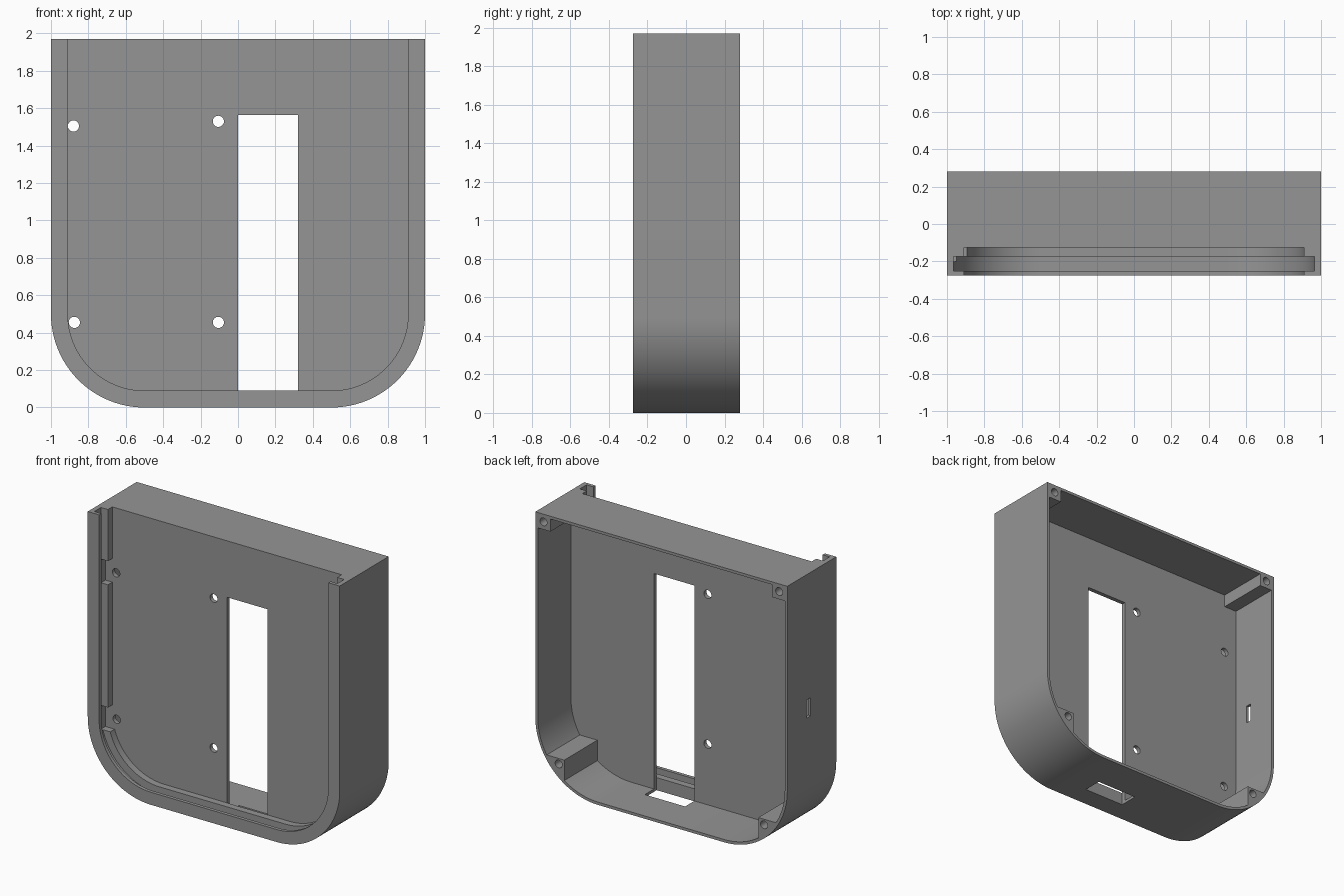
import bpy, bmesh, math

if "Cube" in bpy.data.objects:
    bpy.data.objects.remove(bpy.data.objects["Cube"])

H = 1.97          # overall height
FRONT, BACK = -0.275, 0.28
PANEL_F, PANEL_B = -0.125, -0.095
R, SEG = 0.5, 24  # bottom corner radius


def prism(name, pts, y0, y1):
    """Extrude an (x, z) outline along y."""
    bm = bmesh.new()
    face = bm.faces.new([bm.verts.new((x, y0, z)) for x, z in pts])
    ext = bmesh.ops.extrude_face_region(bm, geom=[face])
    verts = [g for g in ext["geom"] if isinstance(g, bmesh.types.BMVert)]
    bmesh.ops.translate(bm, verts=verts, vec=(0, y1 - y0, 0))
    bmesh.ops.recalc_face_normals(bm, faces=bm.faces)
    mesh = bpy.data.meshes.new(name)
    bm.to_mesh(mesh)
    bm.free()
    ob = bpy.data.objects.new(name, mesh)
    bpy.context.collection.objects.link(ob)
    return ob


def shield(inset, top):
    """Flat-topped outline with two rounded bottom corners."""
    pts = [(1 - inset, top), (-1 + inset, top)]
    for cx, start in ((-1 + R, math.pi), (1 - R, 1.5 * math.pi)):
        for i in range(SEG + 1):
            a = start + i * math.pi / 2 / SEG
            pts.append((cx + (R - inset) * math.cos(a),
                        R + (R - inset) * math.sin(a)))
    return pts


def box(name, x0, x1, y0, y1, z0, z1):
    return prism(name, [(x0, z0), (x1, z0), (x1, z1), (x0, z1)], y0, y1)


def rod(name, x, z, r, y0, y1):
    ring = [(x + r * math.cos(i * math.tau / 24), z + r * math.sin(i * math.tau / 24))
            for i in range(24)]
    return prism(name, ring, y0, y1)


def cut(target, cutter):
    mod = target.modifiers.new("cut", "BOOLEAN")
    mod.operation, mod.solver, mod.object = "DIFFERENCE", "EXACT", cutter
    bpy.context.view_layer.objects.active = target
    bpy.ops.object.modifier_apply(modifier=mod.name)
    bpy.data.objects.remove(cutter)


# Outer shell
body = prism("case_body", shield(0, H), FRONT, BACK)

# Front slide-in channel: lip, wider groove, ledge, all open at the top
cut(body, prism("front_opening", shield(0.09, H + 0.1), FRONT - 0.05, PANEL_F))
cut(body, prism("slide_groove", shield(0.035, H + 0.1), -0.25, -0.175))

# Back cavity, leaving four corner screw posts
cavity = prism("cavity", shield(0.02, H - 0.02), PANEL_B, BACK + 0.05)
for s in (-1, 1):
    for inner, z0, z1 in ((0.88, 1.86, 2.1), (0.77, -0.1, 0.25)):
        xa, xb = sorted((s * inner, s * 1.1))
        cut(cavity, box("post", xa, xb, PANEL_B - 0.1, BACK + 0.1, z0, z1))
cut(body, cavity)

# Blind screw holes in the posts
for s in (-1, 1):
    for x, z in ((0.935, 1.915), (0.815, 0.21)):
        cut(body, rod("post_hole", s * x, z, 0.028, 0.08, BACK + 0.05))

# Ledge notches beside the left mounting holes
for z in (1.515, 0.465):
    cut(body, box("ledge_notch", -0.965, -0.85, -0.2, PANEL_F, z - 0.085, z + 0.085))

# Mounting holes through the panel
for x, z in ((-0.88, 1.505), (-0.105, 1.53), (-0.875, 0.455), (-0.105, 0.455)):
    cut(body, rod("mount_hole", x, z, 0.03, -0.16, 0.0))

# Tall window, bottom slot and small side slot
cut(body, box("window", 0, 0.32, PANEL_F, -0.05, 0.01, 1.565))
cut(body, box("bottom_slot", 0, 0.32, PANEL_F, 0.01, -0.1, 0.06))
cut(body, box("side_slot", -1.1, -0.95, 0.015, 0.06, 0.94, 1.07))

# Single grey finish, smooth round corners with crisp edges
grey = bpy.data.materials.new("grey_plastic")
grey.diffuse_color = (0.3, 0.3, 0.3, 1)
grey.use_nodes = True
grey.node_tree.nodes["Principled BSDF"].inputs["Base Color"].default_value = grey.diffuse_color
body.data.materials.clear()
body.data.materials.append(grey)
for p in body.data.polygons:
    p.material_index = 0
bpy.ops.object.select_all(action="DESELECT")
body.select_set(True)
bpy.context.view_layer.objects.active = body
bpy.ops.object.shade_smooth_by_angle(angle=math.radians(30))
